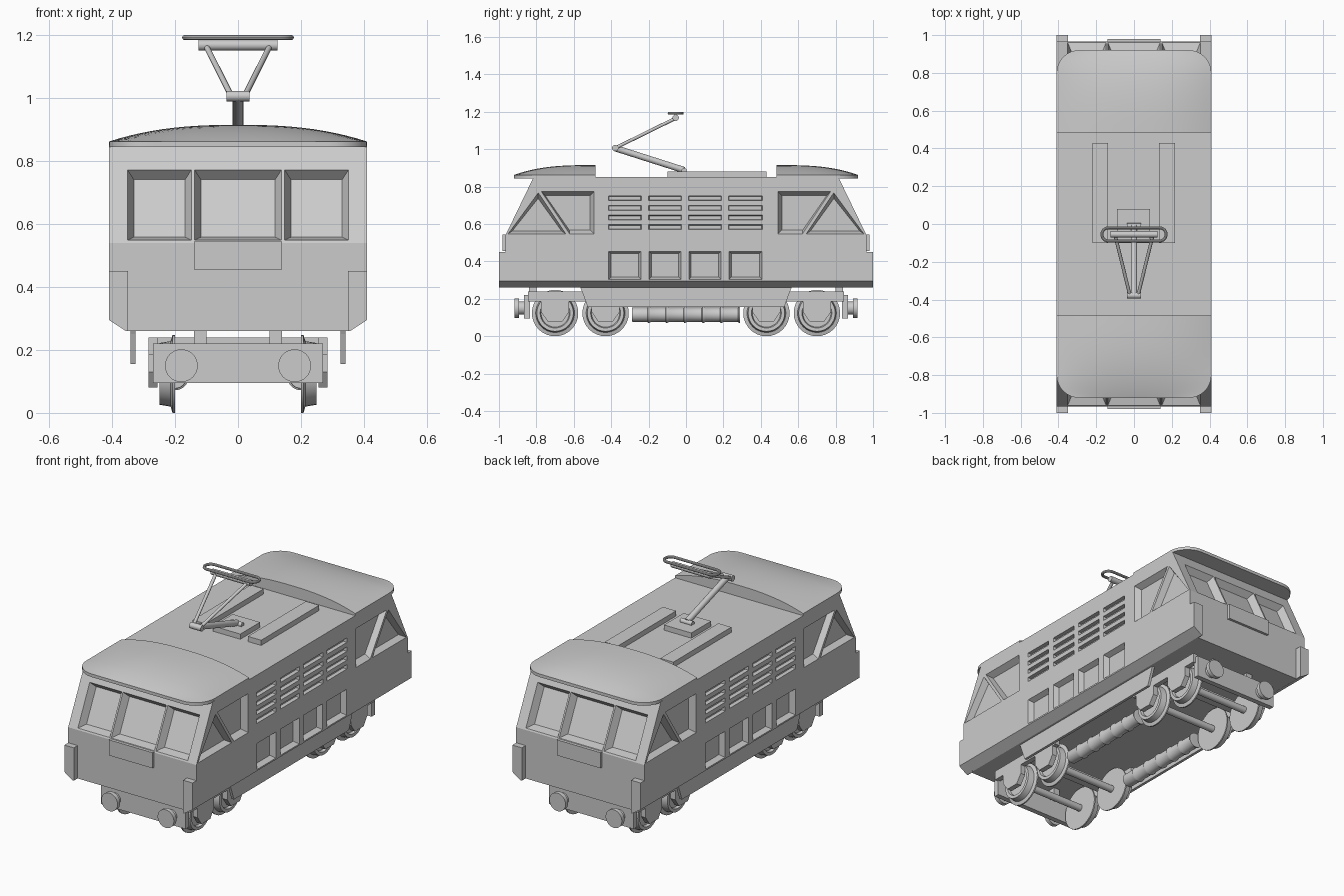
import bpy, bmesh, math
from mathutils import Vector

if "Cube" in bpy.data.objects:
    bpy.data.objects.remove(bpy.data.objects["Cube"])

grey = bpy.data.materials.new("light_grey")
grey.diffuse_color = (0.6, 0.6, 0.6, 1)
grey.use_nodes = True
grey.node_tree.nodes["Principled BSDF"].inputs["Base Color"].default_value = grey.diffuse_color


def finish(name, bm, smooth=False):
    bmesh.ops.recalc_face_normals(bm, faces=bm.faces[:])
    me = bpy.data.meshes.new(name)
    bm.to_mesh(me)
    bm.free()
    ob = bpy.data.objects.new(name, me)
    bpy.context.collection.objects.link(ob)
    me.materials.append(grey)
    if smooth:
        bpy.ops.object.select_all(action='DESELECT')
        ob.select_set(True)
        bpy.context.view_layer.objects.active = ob
        bpy.ops.object.shade_smooth_by_angle(angle=math.radians(35))
    return ob


def skin(bm, rings):
    """Closed solid through a list of equal-length point rings."""
    vs = [[bm.verts.new(p) for p in r] for r in rings]
    n = len(vs[0])
    for a, b in zip(vs, vs[1:]):
        for i in range(n):
            bm.faces.new((a[i], a[(i + 1) % n], b[(i + 1) % n], b[i]))
    bm.faces.new(vs[0])
    bm.faces.new(vs[-1])


def solid(name, rings, smooth=False):
    bm = bmesh.new()
    skin(bm, rings)
    return finish(name, bm, smooth)


def box(name, x0, x1, y0, y1, z0, z1):
    return solid(name, [[(x0, y0, z), (x1, y0, z), (x1, y1, z), (x0, y1, z)] for z in (z0, z1)])


def lathe(name, start, direction, profile, n=32):
    """Revolve (distance, radius) pairs round an axis."""
    q = Vector(direction).to_track_quat('Z', 'Y')
    o = Vector(start)
    rings = [[o + q @ Vector((r * math.cos(2 * math.pi * i / n), r * math.sin(2 * math.pi * i / n), t))
              for i in range(n)] for t, r in profile]
    return solid(name, rings, True)


def rod(name, a, b, r, n=20):
    d = Vector(b) - Vector(a)
    return lathe(name, a, d, [(0, r), (d.length, r)], n)


# Body shell: half sizes at each height
levels = [(.26, .355, .965), (.295, .41, .965), (.54, .41, .965), (.85, .41, .815)]
body = solid("body", [[(-hx, -hy, z), (hx, -hy, z), (hx, hy, z), (-hx, hy, z)] for z, hx, hy in levels])

# Window and vent recesses
cut_bm = bmesh.new()


def recess(poly, place, depth, margin):
    lo = [min(p[k] for p in poly) for k in (0, 1)]
    hi = [max(p[k] for p in poly) for k in (0, 1)]
    c = [(l + h) / 2 for l, h in zip(lo, hi)]
    if len(poly) == 3:
        c = [sum(p[k] for p in poly) / 3 for k in (0, 1)]
    f = [1 - 2 * margin / (h - l) for l, h in zip(lo, hi)]
    inner = [[c[k] + (p[k] - c[k]) * f[k] for k in (0, 1)] for p in poly]
    skin(cut_bm, [[place(*p, -.004) for p in poly], [place(*p, depth) for p in inner]])


def rect(a0, a1, b0, b1):
    return [(a0, b0), (a1, b0), (a1, b1), (a0, b1)]


columns = [(-.415, -.238), (-.2, -.024), (.013, .19), (.227, .409)]
for s in (-1, 1):
    def on_end(x, z, d):
        return (x, s * (.965 - (z - .54) * .15 / .31 - d), z - .3 * max(d, 0))

    def on_side(y, z, d):
        return (s * (.41 - d), y, z)

    for x0, x1 in ((-.353, -.146), (-.14, .14), (.146, .353)):
        recess(rect(x0, x1, .548, .775), on_end, .04, .022)
    for e in (-1, 1):
        recess([(e * .955, .545), (e * .79, .77), (e * .64, .545)], on_side, .035, .025)
        recess([(e * .775, .775), (e * .49, .775), (e * .49, .545), (e * .622, .545)], on_side, .035, .022)
    for y0, y1 in columns:
        recess(rect(y0, y1, .302, .456), on_side, .03, .015)
        for z in (.57, .621, .672, .724):
            recess(rect(y0, y1, z, z + .027), on_side, .02, .004)
cutter = finish("recess_cutter", cut_bm)
cutter.hide_render = True
mod = body.modifiers.new("recesses", 'BOOLEAN')
mod.operation, mod.solver, mod.object = 'DIFFERENCE', 'EXACT', cutter
bpy.context.view_layer.objects.active = body
bpy.ops.object.modifier_apply(modifier=mod.name)
bpy.data.objects.remove(cutter)

# Domed roof caps with rounded outer corners
for s in (-1, 1):
    bm = bmesh.new()
    rows = [.485 + .315 * i / 8 for i in range(8)] + [.8 + .12 * math.sin(math.pi / 2 * i / 8) for i in range(9)]
    N = 24
    top, low = [], []
    for y in rows:
        w = .41 if y <= .8 else .29 + math.sqrt(max(0, .12 ** 2 - (y - .8) ** 2))
        t = (y - .485) / .435
        a, b = [], []
        for j in range(N + 1):
            u = 2 * j / N - 1
            z = .862 + .053 * (1 - abs(u) ** 2.5) * (1 - t ** 3)
            a.append(bm.verts.new((u * w, s * y, z)))
            b.append(bm.verts.new((u * w, s * y, .844)))
        top.append(a)
        low.append(b)
    for g in (top, low):
        for r0, r1 in zip(g, g[1:]):
            for j in range(N):
                bm.faces.new((r0[j], r0[j + 1], r1[j + 1], r1[j]))
    for i in range(len(rows) - 1):
        for j in (0, N):
            bm.faces.new((top[i][j], top[i + 1][j], low[i + 1][j], low[i][j]))
    for i in (0, -1):
        for j in range(N):
            bm.faces.new((top[i][j], top[i][j + 1], low[i][j + 1], low[i][j]))
    finish("roof_cap", bm, True)

# End details: corner lamp blocks and destination boxes
for s in (-1, 1):
    box("destination_box", -.14, .14, *sorted((s * .98, s * .91)), .455, .545)
    for e in (-1, 1):
        poly = [(.35, .26), (.356, .26), (.41, .295), (.41, .45), (.35, .45)]
        solid("corner_lamp_block", [[(e * x, s * y, z) for x, z in poly] for y in (.95, 1.0)])

# Roof beams and pantograph
box("roof_beam_left", -.22, -.137, -.1, .43, .84, .88)
box("roof_beam_right", .133, .218, -.1, .43, .84, .88)
box("pantograph_base", -.09, .085, -.1, .08, .84, .88)
rod("pantograph_pivot", (-.037, -.01, .885), (.037, -.01, .885), .014)
rod("pantograph_lower_arm", (0, -.01, .888), (0, -.38, 1.006), .017)
rod("pantograph_elbow", (-.037, -.378, 1.006), (.037, -.378, 1.006), .017)
for e in (-1, 1):
    rod("pantograph_upper_arm", (e * .022, -.375, 1.008), (e * .1, -.06, 1.163), .009, 12)
rod("pantograph_crossbar", (-.125, -.055, 1.168), (.125, -.055, 1.168), .017)
path = []
for i in range(24):
    a = math.pi * (i % 12) / 11 - math.pi / 2
    e = 1 if i < 12 else -1
    path.append(Vector((e * (.135 + .035 * math.cos(a)), -.055 + e * .035 * math.sin(a), 1.192)))
bm = bmesh.new()
loops = []
for i, p in enumerate(path):
    t = (path[(i + 1) % 24] - path[i - 1]).normalized()
    out = t.cross(Vector((0, 0, 1)))
    loops.append([bm.verts.new(p + .008 * (out * math.cos(k * math.pi / 5) + Vector((0, 0, math.sin(k * math.pi / 5)))))
                  for k in range(10)])
for i in range(24):
    a, b = loops[i - 1], loops[i]
    for k in range(10):
        bm.faces.new((a[k - 1], a[k], b[k], b[k - 1]))
finish("pantograph_contact_loop", bm, True)

# Underframe skirts and air tanks
for e in (-1, 1):
    skirt = [(-.57, .27), (-.56, .25), (-.525, .155), (.525, .155), (.56, .25), (.57, .27)]
    solid("side_skirt", [[(e * x, y, z) for y, z in skirt] for x in (.326, .342)])
    prof = [(0, .025), (0, .037)]
    for k in range(6):
        t = k * .097
        prof += [(t + .008, .038), (t + .083, .038), (t + .086, .043), (t + .094, .043)]
    prof += [(.58, .037), (.58, .025)]
    lathe("air_tank", (e * .2, -.29, .115), (0, 1, 0), prof)

# Bogies: wheels, axles, frames, buffer beams and buffers
for s in (-1, 1):
    for y in (.43, .70):
        rod("axle", (-.27, s * y, .124), (.27, s * y, .124), .02)
        for e in (-1, 1):
            lathe("wheel", (e * .2, s * y, .124), (e, 0, 0),
                  [(0, .085), (0, .124), (.008, .124), (.014, .104), (.05, .098), (.05, .08), (.035, .075), (.035, .02)])
            axle_box = [(-.075, .2), (-.075, .13), (-.04, .08), (.04, .08), (.075, .13), (.075, .2)]
            solid("axle_box", [[(e * x, s * y + a, z) for a, z in axle_box] for x in (.255, .285)])
    for e in (-1, 1):
        x0, x1 = sorted((e * .255, e * .285))
        box("bogie_side_frame", x0, x1, *sorted((s * .845, s * .33)), .185, .24)
        x0, x1 = sorted((e * .1, e * .14))
        box("bogie_support", x0, x1, *sorted((s * .84, s * .8)), .2, .265)
        rod("buffer_stem", (e * .18, s * .85, .15), (e * .18, s * .9, .15), .035, 24)
        rod("buffer_head", (e * .18, s * .893, .15), (e * .18, s * .917, .15), .052, 32)
    box("bogie_cross_beam", -.27, .27, *sorted((s * .59, s * .54)), .19, .24)
    box("buffer_beam", -.27, .27, *sorted((s * .865, s * .835)), .095, .22)
